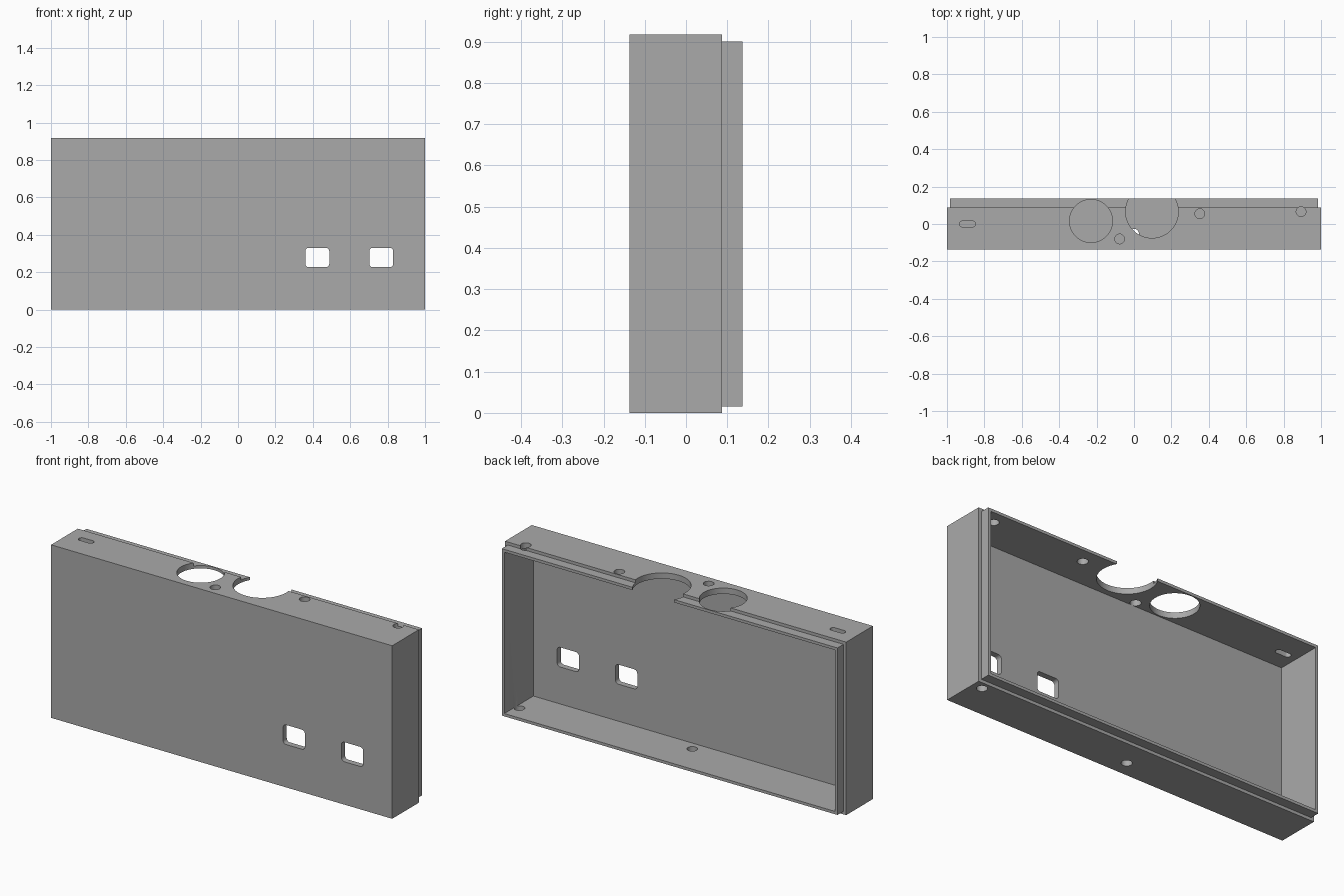
import bpy, bmesh
from math import cos, sin, pi
from mathutils import Vector

cube = bpy.data.objects.get("Cube")
if cube:
    bpy.data.objects.remove(cube, do_unlink=True)

WIDTH, HEIGHT = 2.0, 0.917
FRONT, STEP, BACK = -0.137, 0.087, 0.137
WALL, LIP = 0.031, 0.016

grey = bpy.data.materials.new("plain grey")
grey.use_nodes = True
color = (0.4, 0.4, 0.4, 1)
grey.diffuse_color = color
grey.node_tree.nodes["Principled BSDF"].inputs["Base Color"].default_value = color


def make_object(name, bm):
    bmesh.ops.recalc_face_normals(bm, faces=bm.faces)
    mesh = bpy.data.meshes.new(name)
    bm.to_mesh(mesh)
    bm.free()
    mesh.materials.append(grey)
    obj = bpy.data.objects.new(name, mesh)
    bpy.context.collection.objects.link(obj)
    return obj


def prism(bm, outline, direction):
    """Extrude a closed outline of 3D points along a direction."""
    face = bm.faces.new([bm.verts.new(p) for p in outline])
    result = bmesh.ops.extrude_face_region(bm, geom=[face], use_keep_orig=True)
    verts = [v for v in result["geom"] if isinstance(v, bmesh.types.BMVert)]
    bmesh.ops.translate(bm, verts=verts, vec=direction)


def rounded(cx, cy, w, h, r, steps):
    """Rounded rectangle; a circle when w = h = 2r."""
    points = []
    for i, (sx, sy) in enumerate(((1, 1), (-1, 1), (-1, -1), (1, -1))):
        for k in range(steps + 1):
            a = pi / 2 * (i + k / steps)
            p = Vector((cx + sx * (w / 2 - r) + r * cos(a),
                        cy + sy * (h / 2 - r) + r * sin(a)))
            if not points or (p - points[-1]).length > 1e-5:
                points.append(p)
    if (points[0] - points[-1]).length < 1e-5:
        points.pop()
    return points


# Open-backed case: rectangular rings from the front, over the lip, to the inside
bm = bmesh.new()
rings = []
for inset, y in ((0, FRONT), (0, STEP), (LIP, STEP), (LIP, BACK),
                 (WALL, BACK), (WALL, FRONT + WALL)):
    x, low, high = WIDTH / 2 - inset, inset, HEIGHT - inset
    rings.append([bm.verts.new((px, y, pz)) for px, pz in
                  ((-x, low), (x, low), (x, high), (-x, high))])
for a, b in zip(rings, rings[1:]):
    for i in range(4):
        j = (i + 1) % 4
        bm.faces.new((a[i], a[j], b[j], b[i]))
bm.faces.new(rings[0])
bm.faces.new(rings[-1])
case = make_object("enclosure_case", bm)

# Cutter for all openings
bm = bmesh.new()


def vertical_hole(x, y, w, h, r, z, steps=12):
    prism(bm, [(p.x, p.y, z - 0.06) for p in rounded(x, y, w, h, r, steps)], (0, 0, 0.12))


for x, y, r in ((-0.23, 0.016, 0.115), (0.096, 0.066, 0.141), (-0.077, -0.08, 0.026),
                (0.352, 0.055, 0.026), (0.893, 0.066, 0.026)):
    vertical_hole(x, y, 2 * r, 2 * r, r, HEIGHT)
vertical_hole(-0.89, 0, 0.085, 0.032, 0.0155, HEIGHT, 6)
for x, y in ((0.945, 0.045), (0.0, -0.052)):
    vertical_hole(x, y, 0.052, 0.052, 0.026, 0)

# Front windows
for x in (0.424, 0.766):
    prism(bm, [(p.x, FRONT - 0.05, p.y) for p in rounded(x, 0.279, 0.128, 0.104, 0.018, 6)],
          (0, 0.12, 0))
cutter = make_object("opening_cutter", bm)
cutter.hide_render = True

# Cut the openings and bake the result
cut = case.modifiers.new("openings", "BOOLEAN")
cut.operation = "DIFFERENCE"
cut.solver = "EXACT"
cut.object = cutter
bpy.context.view_layer.update()
baked = bpy.data.meshes.new_from_object(
    case.evaluated_get(bpy.context.evaluated_depsgraph_get()))
case.modifiers.clear()
case.data = baked
bpy.data.objects.remove(cutter, do_unlink=True)

bpy.ops.object.select_all(action="DESELECT")
case.select_set(True)
bpy.context.view_layer.objects.active = case
bpy.ops.object.shade_smooth_by_angle()
